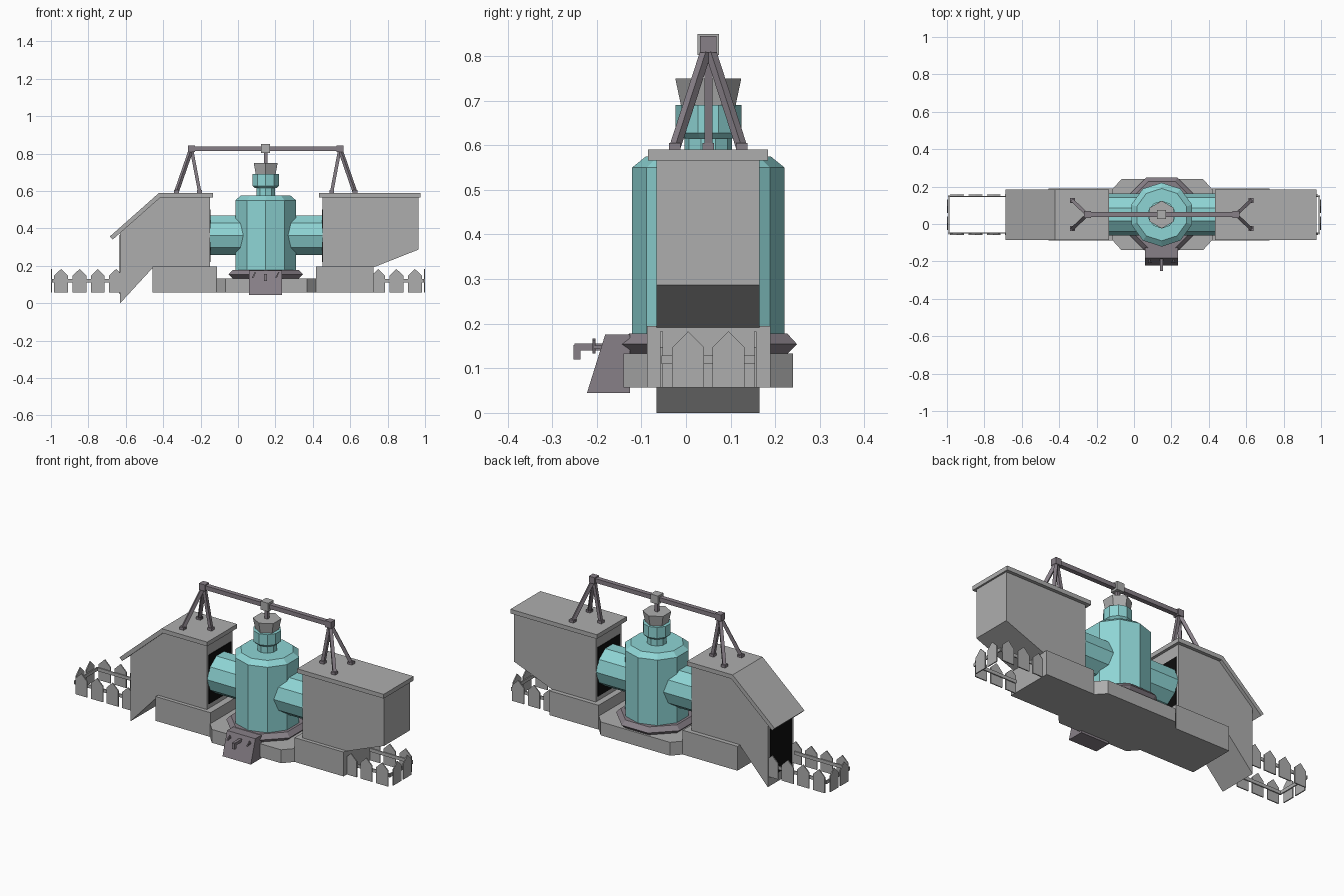
import bpy, bmesh, math
from mathutils import Vector, Matrix

if "Cube" in bpy.data.objects:
    bpy.data.objects.remove(bpy.data.objects["Cube"])

CX, CY = 0.148, 0.05          # axis of the boiler


def mat(name, col):
    m = bpy.data.materials.new(name)
    m.diffuse_color = (*col, 1)
    m.use_nodes = True
    m.node_tree.nodes["Principled BSDF"].inputs["Base Color"].default_value = m.diffuse_color
    return m


GREY = mat("stone_grey", (0.42, 0.42, 0.42))
TEAL = mat("pale_teal", (0.27, 0.66, 0.66))
MAUVE = mat("iron_mauve", (0.245, 0.215, 0.245))
BLACK = mat("dark_opening", (0.004, 0.004, 0.004))


def finish(bm, name, m):
    bmesh.ops.recalc_face_normals(bm, faces=bm.faces)
    me = bpy.data.meshes.new(name)
    bm.to_mesh(me)
    bm.free()
    me.materials.append(m)
    ob = bpy.data.objects.new(name, me)
    bpy.context.collection.objects.link(ob)
    return ob


def prism(name, pts, a, b, m, axis='y'):
    """Extrude a 2D profile along an axis from a to b."""
    put = {'y': lambda p, t: (p[0], t, p[1]),
           'x': lambda p, t: (t, p[0], p[1]),
           'z': lambda p, t: (p[0], p[1], t)}[axis]
    bm = bmesh.new()
    lo = [bm.verts.new(put(p, a)) for p in pts]
    hi = [bm.verts.new(put(p, b)) for p in pts]
    bm.faces.new(lo)
    bm.faces.new(hi)
    for i in range(len(pts)):
        j = (i + 1) % len(pts)
        bm.faces.new((lo[i], lo[j], hi[j], hi[i]))
    return finish(bm, name, m)


def box(name, x0, x1, y0, y1, z0, z1, m):
    return prism(name, [(x0, z0), (x1, z0), (x1, z1), (x0, z1)], y0, y1, m)


def cube(name, x, y, z, s, m):
    return box(name, x - s/2, x + s/2, y - s/2, y + s/2, z - s/2, z + s/2, m)


def lathe(name, prof, n, m, start=90):
    """Stack of n-sided rings (radius, z) round the boiler axis."""
    bm = bmesh.new()
    rings = []
    for r, z in prof:
        angs = [math.radians(start) + 2*math.pi*i/n for i in range(n)]
        rings.append([bm.verts.new((CX + r*math.cos(a), CY + r*math.sin(a), z)) for a in angs])
    for p, q in zip(rings, rings[1:]):
        for i in range(n):
            j = (i + 1) % n
            bm.faces.new((p[i], p[j], q[j], q[i]))
    bm.faces.new(rings[0])
    bm.faces.new(rings[-1])
    return finish(bm, name, m)


def strut(name, p, q, t, m):
    """Square bar between two points."""
    p, q = Vector(p), Vector(q)
    d = q - p
    bm = bmesh.new()
    bmesh.ops.create_cube(bm, size=1, matrix=Matrix.Translation((p + q)/2)
                          @ d.to_track_quat('Z', 'Y').to_matrix().to_4x4()
                          @ Matrix.Diagonal((t, t, d.length, 1)))
    return finish(bm, name, m)


# Foundations and chamfered plinth
box("left_foundation", -0.457, -0.112, -0.087, 0.19, 0.057, 0.195, GREY)
box("right_foundation", 0.417, 0.725, -0.087, 0.19, 0.057, 0.195, GREY)
prism("plinth", [(-0.115, -0.087), (-0.067, -0.14), (0.369, -0.14), (0.417, -0.087),
                 (0.417, 0.187), (0.369, 0.24), (-0.067, 0.24), (-0.115, 0.187)],
      0.057, 0.133, GREY, 'z')

# Octagonal iron ring under the boiler
k = 1 / math.cos(math.pi / 8)
lathe("base_ring", [(0.177*k, 0.132), (0.199*k, 0.154), (0.177*k, 0.178)], 8, MAUVE, 22.5)

# Boiler, neck and head
lathe("boiler", [(0.171, 0.17), (0.171, 0.55), (0.14, 0.575)], 10, TEAL)
lathe("neck", [(0.053, 0.57), (0.053, 0.63)], 10, TEAL)
lathe("head", [(0.06, 0.615), (0.074, 0.628), (0.074, 0.69)], 10, TEAL)
lathe("funnel", [(0.061, 0.688), (0.074, 0.75)], 6, GREY)

# Cross pipe between the two houses
ring = [(CY + 0.112*math.cos(math.pi*i/5), 0.363 + 0.112*math.sin(math.pi*i/5)) for i in range(10)]
prism("cross_pipe", ring, -0.16, 0.455, TEAL, 'x')

# Houses: side profile extruded across
Y0, Y1 = -0.066, 0.165
prism("left_house", [(-0.63, 0), (-0.455, 0.19), (-0.15, 0.19), (-0.15, 0.575),
                     (-0.42, 0.575), (-0.63, 0.387)], Y0, Y1, GREY)
prism("left_roof", [(-0.134, 0.59), (-0.422, 0.59), (-0.686, 0.356), (-0.67, 0.34),
                    (-0.414, 0.566), (-0.134, 0.566)], -0.085, 0.184, GREY)
prism("right_house", [(0.452, 0.19), (0.72, 0.19), (0.966, 0.287), (0.966, 0.575),
                      (0.452, 0.575)], Y0, Y1, GREY)
box("right_roof", 0.432, 0.976, -0.085, 0.184, 0.566, 0.59, GREY)

# Dark openings
box("entry_opening", -0.634, -0.628, -0.045, 0.145, 0.05, 0.365, BLACK)
box("left_pipe_opening", -0.152, -0.147, -0.05, 0.15, 0.22, 0.5, BLACK)
box("right_pipe_opening", 0.449, 0.454, -0.05, 0.15, 0.22, 0.5, BLACK)

# Overhead frame: beam, central block, rod, and two tripods
BZ, AX = 0.826, 0.397
box("beam", CX - AX, CX + AX, CY - 0.013, CY + 0.013, BZ - 0.012, BZ + 0.012, MAUVE)
cube("beam_block", CX, CY, BZ, 0.048, GREY)
box("valve_rod", CX - 0.009, CX + 0.009, CY - 0.009, CY + 0.009, 0.74, 0.81, MAUVE)
for side, s in (("left", -1), ("right", 1)):
    apex = (CX + s*AX, CY, BZ)
    cube(side + "_joint", *apex, 0.037, MAUVE)
    for dx, dy in ((0.477, -0.075), (0.477, 0.075), (0.353, 0)):
        fx, fy = CX + s*dx, CY + dy
        strut(side + "_tripod_leg", (fx, fy, 0.595), apex, 0.018, MAUVE)
        box(side + "_tripod_foot", fx - 0.013, fx + 0.013, fy - 0.013, fy + 0.013, 0.588, 0.605, MAUVE)

# Control box with sloped front, tap and small levers
prism("control_box", [(-0.222, 0.045), (-0.181, 0.176), (-0.126, 0.176), (-0.126, 0.045)],
      0.058, 0.236, MAUVE, 'x')
strut("tap_pipe", (CX, -0.18, 0.148), (CX, -0.25, 0.148), 0.016, MAUVE)
strut("tap_spout", (CX, -0.244, 0.152), (CX, -0.244, 0.12), 0.016, MAUVE)
for x in (0.085, 0.21):
    strut("lever_stem", (x, -0.18, 0.147), (x, -0.206, 0.147), 0.008, MAUVE)
    strut("lever_handle", (x - 0.008, -0.206, 0.135), (x + 0.008, -0.206, 0.165), 0.007, MAUVE)

# Picket fences round both ends
picket = [(-0.037, 0.057), (0.037, 0.057), (0.037, 0.147), (0, 0.183), (-0.037, 0.147)]
FY, T = (-0.055, 0.155), 0.003
for side, s, xs in (("left", -1, (0.652, 0.75, 0.847, 0.946)), ("right", 1, (0.75, 0.847, 0.946))):
    for y in FY:
        for x in xs:
            prism(side + "_picket", [(s*x + u, z) for u, z in picket], y - T, y + T, GREY)
        xa, xb = sorted((s*0.65, s*0.994))
        yi = y + (0.007 if y < CY else -0.007)
        box(side + "_rail", xa, xb, yi - T, yi + T, 0.11, 0.129, GREY)
    for y in (0.005, 0.095):
        prism(side + "_end_picket", [(y + u*0.97, z) for u, z in picket],
              s*0.997 - T, s*0.997 + T, GREY, 'x')
    box(side + "_end_rail", s*0.99 - T, s*0.99 + T, FY[0], FY[1], 0.11, 0.129, GREY)
